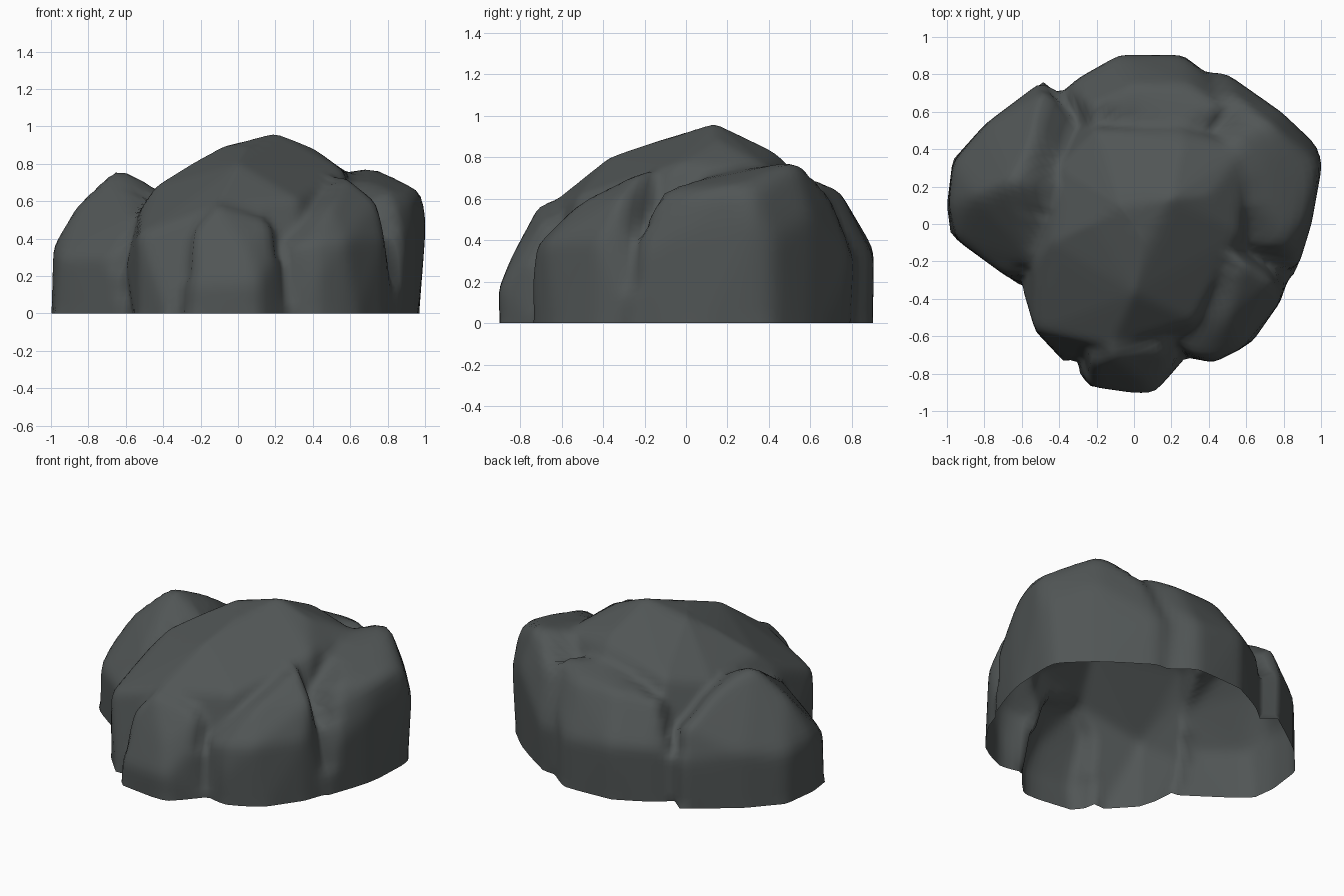
import bpy, bmesh, math
from mathutils import Vector
from mathutils.bvhtree import BVHTree

if "Cube" in bpy.data.objects:
    bpy.data.objects.remove(bpy.data.objects["Cube"])

# Collected convex chunks; the rock skin is shrink-wrapped over all of them
verts, polys = [], []


def chunk(foot, upper):
    """Convex boulder from a ground outline and a few corner points."""
    bm = bmesh.new()
    for x, y in foot:
        bm.verts.new((x, y, 0))
        bm.verts.new((x, y, -0.2))
    for p in upper:
        bm.verts.new(p)
    res = bmesh.ops.convex_hull(bm, input=bm.verts)
    junk = [g for g in res["geom_interior"] if isinstance(g, bmesh.types.BMVert)]
    bmesh.ops.delete(bm, geom=junk, context="VERTS")
    bm.verts.index_update()
    base = len(verts)
    verts.extend(v.co.copy() for v in bm.verts)
    polys.extend([base + v.index for v in f.verts] for f in bm.faces)
    bm.free()


# Central mass with the summit
chunk([(-.54, -.34), (-.52, -.58), (-.38, -.73), (.3, -.7), (.7, -.3), (.75, .4), (.4, .74), (-.3, .72), (-.47, .4)],
      [(-.6, -.33, .25), (-.53, -.57, .42), (-.53, -.2, .55), (-.44, -.1, .68), (-.4, .3, .64),
       (-.23, 0, .81), (-.08, .1, .895), (.2, .14, .965), (.4, .15, .885), (-.13, -.66, .57),
       (0, -.37, .8), (.05, -.1, .89), (.25, .42, .83), (.25, .5, .76), (.57, -.05, .76),
       (.6, .4, .74), (-.2, .5, .68), (.32, -.52, .61)])
# Front lobe
chunk([(-.3, -.78), (-.23, -.86), (0, -.89), (.1, -.89), (.27, -.72), (0, -.3)],
      [(-.24, -.87, .15), (0, -.905, .16), (.11, -.905, .16), (-.25, -.75, .45), (-.13, -.7, .59),
       (.05, -.84, .33), (.18, -.67, .5), (.22, -.72, .36), (0, -.4, .55)])
# Front right lobe
chunk([(.28, -.71), (.42, -.73), (.55, -.68), (.64, -.62), (.78, -.42), (.84, -.25), (.3, 0)],
      [(.42, -.745, .2), (.42, -.72, .38), (.57, -.67, .39), (.78, -.42, .4), (.75, -.3, .61),
       (.56, -.19, .755), (.48, -.5, .6), (.26, -.69, .35), (.4, 0, .6)])
# Right boulder
chunk([(.84, -.28), (.94, 0), (.955, .33), (.94, .42), (.78, .58), (.49, .77), (.41, .78), (.3, .2)],
      [(.87, -.26, .3), (.82, -.21, .52), (.77, -.12, .65), (.95, 0, .45), (.93, .04, .63), (1.01, .33, .5),
       (.97, .2, .66), (.99, .32, .63), (.98, .42, .4), (.83, .4, .72), (.73, .53, .785), (.57, .5, .76),
       (.6, .15, .72), (.5, .7, .64), (.79, .6, .52), (.49, .81, .3), (.4, .81, .3)])
# Back lobe
chunk([(.37, .82), (.26, .9), (-.08, .88), (-.3, .77), (-.4, .69), (0, .2)],
      [(.26, .905, .32), (-.08, .905, .36), (-.3, .78, .35), (-.4, .69, .3), (.39, .8, .42), (0, .8, .53),
       (0, .74, .63), (.3, .74, .64), (-.25, .62, .6), (.2, .52, .7), (.5, .6, .7)])
# Left boulder
chunk([(-.47, .76), (-.8, .53), (-.97, .34), (-1, .1), (-.98, -.05), (-.93, -.1), (-.6, -.33), (-.2, .1)],
      [(-.99, .1, .36), (-.97, .33, .32), (-.85, .15, .6), (-.65, .23, .785), (-.47, .2, .7),
       (-.47, .78, .3), (-.45, .71, .53), (-.79, .54, .36), (-.67, -.29, .3), (-.55, -.2, .5),
       (-.95, -.08, .3), (-.52, .45, .69)])

# Dome skin open at the ground: cast rays inward onto the chunks
tree = BVHTree.FromPolygons(verts, polys)


def skin_point(az, el):
    d = Vector((math.cos(az) * math.cos(el), math.sin(az) * math.cos(el), math.sin(el)))
    hit = tree.ray_cast(d * 3, -d)[0]
    return hit if hit else d * 0.8


AROUND, UP = 144, 40
bm = bmesh.new()
rings = [[bm.verts.new(skin_point(math.tau * i / AROUND + .001, math.pi / 2 * j / UP))
          for i in range(AROUND)] for j in range(UP)]
for v in rings[0]:
    v.co.z = 0
top = bm.verts.new(skin_point(0, math.pi / 2))
for j in range(UP):
    for i in range(AROUND):
        k = (i + 1) % AROUND
        if j < UP - 1:
            bm.faces.new((rings[j][i], rings[j][k], rings[j + 1][k], rings[j + 1][i]))
        else:
            bm.faces.new((rings[j][i], rings[j][k], top))

# Weather the edges slightly, keeping the ground outline
inner = [v for v in bm.verts if not v.is_boundary]
for _ in range(2):
    bmesh.ops.smooth_vert(bm, verts=inner, factor=0.5, use_axis_x=True, use_axis_y=True, use_axis_z=True)
for f in bm.faces:
    f.smooth = True

mesh = bpy.data.meshes.new("rock")
bm.to_mesh(mesh)
bm.free()
rock = bpy.data.objects.new("rock", mesh)
bpy.context.collection.objects.link(rock)

# Single dark grey stone colour
mat = bpy.data.materials.new("dark_stone")
mat.diffuse_color = (0.082, 0.092, 0.092, 1)
mat.use_nodes = True
mat.node_tree.nodes["Principled BSDF"].inputs["Base Color"].default_value = mat.diffuse_color
mesh.materials.append(mat)
